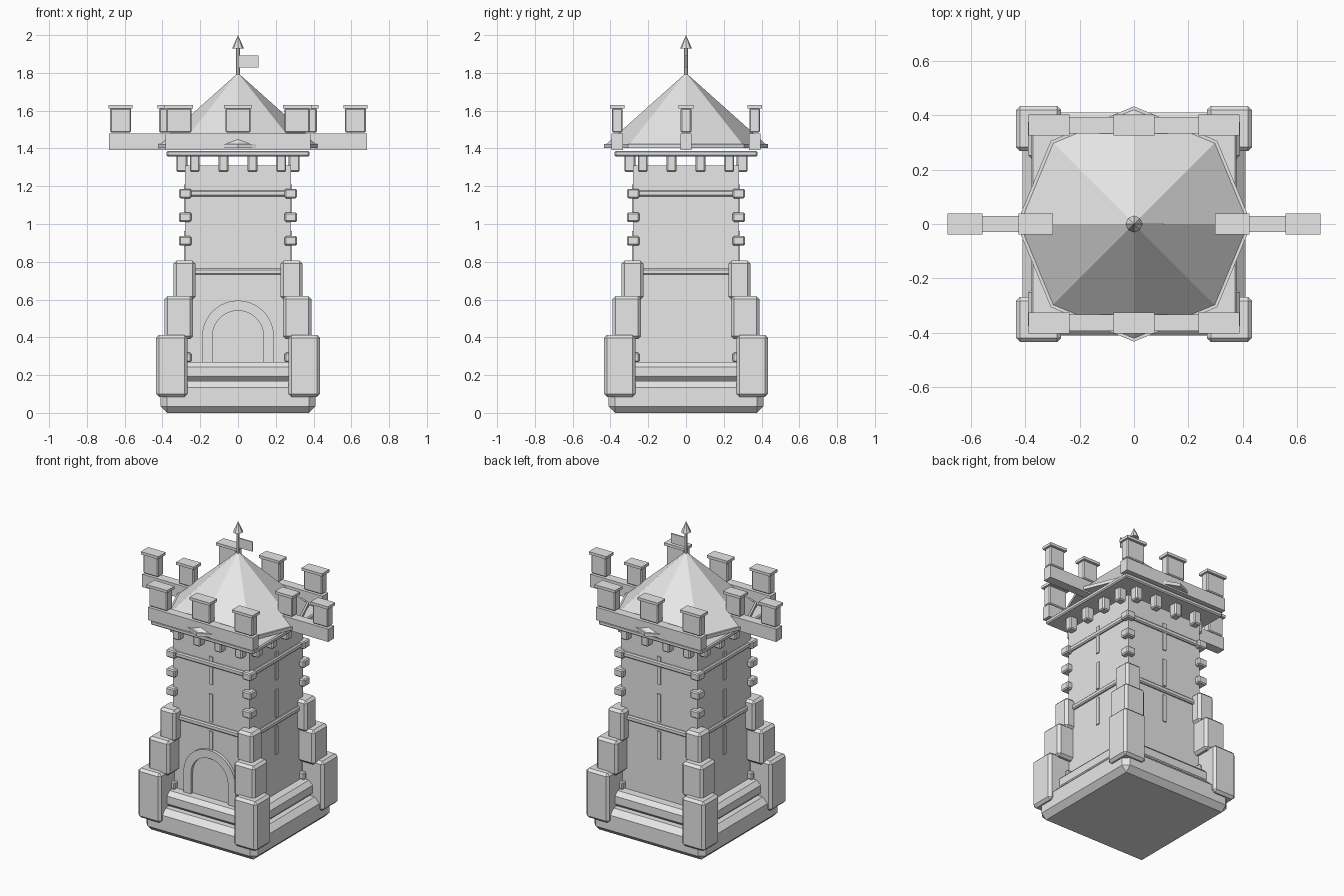
import bpy, bmesh, math

if "Cube" in bpy.data.objects:
    bpy.data.objects.remove(bpy.data.objects["Cube"])

stone = bpy.data.materials.new("grey_stone")
stone.diffuse_color = (0.8, 0.8, 0.8, 1)
stone.use_nodes = True
stone.node_tree.nodes["Principled BSDF"].inputs["Base Color"].default_value = stone.diffuse_color


def finish(name, bm, bevel=0.0):
    bmesh.ops.recalc_face_normals(bm, faces=bm.faces)
    me = bpy.data.meshes.new(name)
    bm.to_mesh(me)
    bm.free()
    me.materials.append(stone)
    ob = bpy.data.objects.new(name, me)
    bpy.context.collection.objects.link(ob)
    if bevel:
        mod = ob.modifiers.new("bevel", 'BEVEL')
        mod.width = bevel
        mod.segments = 1
        mod.limit_method = 'ANGLE'
    return ob


def box(name, x, y, z, bevel=0.0):
    """Box from (min, max) ranges on each axis."""
    bm = bmesh.new()
    bmesh.ops.create_cube(bm, size=1)
    for v in bm.verts:
        v.co = [r[0] if c < 0 else r[1] for c, r in zip(v.co, (x, y, z))]
    return finish(name, bm, bevel)


def cone(name, r1, r2, z0, z1, sides):
    bm = bmesh.new()
    bmesh.ops.create_cone(bm, cap_ends=True, segments=sides, radius1=r1,
                          radius2=r2, depth=z1 - z0)
    bmesh.ops.translate(bm, verts=bm.verts, vec=(0, 0, (z0 + z1) / 2))
    return finish(name, bm)


def mid(c, w):
    return (c - w / 2, c + w / 2)


def sym(r):
    return (-r, r)


def spin(ob, quarter):
    ob.rotation_euler.z = quarter * math.pi / 2


# stepped base and shaft
box("plinth", sym(0.41), sym(0.41), (0, 0.17), 0.035)
box("base_step", sym(0.36), sym(0.36), (0.165, 0.27), 0.027)
box("tower_shaft", sym(0.28), sym(0.28), (0.25, 1.31))

# string courses
for z in (0.748, 1.162):
    box("string_course", sym(0.295), sym(0.295), mid(z, 0.033), 0.007)

# corner buttresses in three stages, and corner quoins
for q in range(4):
    for i, (a, b, z0, z1) in enumerate(((0.268, 0.435, 0.085, 0.412),
                                        (0.237, 0.39, 0.39, 0.618),
                                        (0.225, 0.342, 0.60, 0.806))):
        spin(box(f"buttress_stage_{i + 1}", (a, b), (a, b), (z0, z1), 0.016), q)
    for z in (0.294, 0.911, 1.036, 1.161):
        spin(box("quoin", (0.247, 0.312), (0.247, 0.312), mid(z, 0.05), 0.007), q)

# arrow slits and corbels on each side
for q in range(4):
    for z in (0.623, 0.87, 1.118):
        spin(box("arrow_slit", sym(0.013), (-0.287, -0.27), mid(z, 0.184)), q)
    for x in (-0.229, -0.077, 0.077, 0.229):
        spin(box("corbel", mid(x, 0.052), (-0.326, -0.268), (1.275, 1.365), 0.007), q)

# entrance arch
bm = bmesh.new()
path = [(1, 0.27 - 0.405)]
rings = []
for r in (0.19, 0.136):
    pts = [(r, 0.27)]
    pts += [(r * math.cos(a), 0.405 + r * math.sin(a))
            for a in [math.pi * i / 20 for i in range(21)]]
    pts.append((-r, 0.27))
    rings.append([bm.verts.new((x, -0.275, z)) for x, z in pts])
outer, inner = rings
faces = [bm.faces.new((outer[i], outer[i + 1], inner[i + 1], inner[i]))
         for i in range(len(outer) - 1)]
ext = bmesh.ops.extrude_face_region(bm, geom=faces, use_keep_orig=True)
bmesh.ops.translate(bm, vec=(0, -0.025, 0),
                    verts=[g for g in ext["geom"] if isinstance(g, bmesh.types.BMVert)])
finish("door_arch", bm)

# cornice slab
box("cornice", sym(0.378), sym(0.378), (1.357, 1.387), 0.007)


def parapet(cx, cy, half, spacing, body, cap):
    """Low wall along x with three capped merlons."""
    box("parapet_wall", (cx - half, cx + half), mid(cy, 0.06), (1.393, 1.478))
    for k in (-1, 0, 1):
        x = cx + k * spacing
        box("merlon", mid(x, body), mid(cy, 0.056), (1.485, 1.613), 0.006)
        box("merlon_cap", mid(x, cap), mid(cy, 0.078), (1.612, 1.63))


# front and back walls, then the side walls that jut outward
for s in (-1, 1):
    parapet(0, s * 0.364, 0.385, 0.313, 0.134, 0.15)
    parapet(s * 0.362, 0, 0.32, 0.26, 0.11, 0.128)

# eight-sided roof, finial and flag
cone("roof_eave", 0.433, 0.433, 1.403, 1.424, 8)
cone("roof", 0.425, 0.0, 1.42, 1.80, 8)
cone("flag_pole", 0.01, 0.01, 1.77, 1.94, 8)
cone("pole_tip", 0.031, 0.0, 1.93, 2.0, 8)
box("flag", (0.005, 0.108), sym(0.004), (1.828, 1.892))
